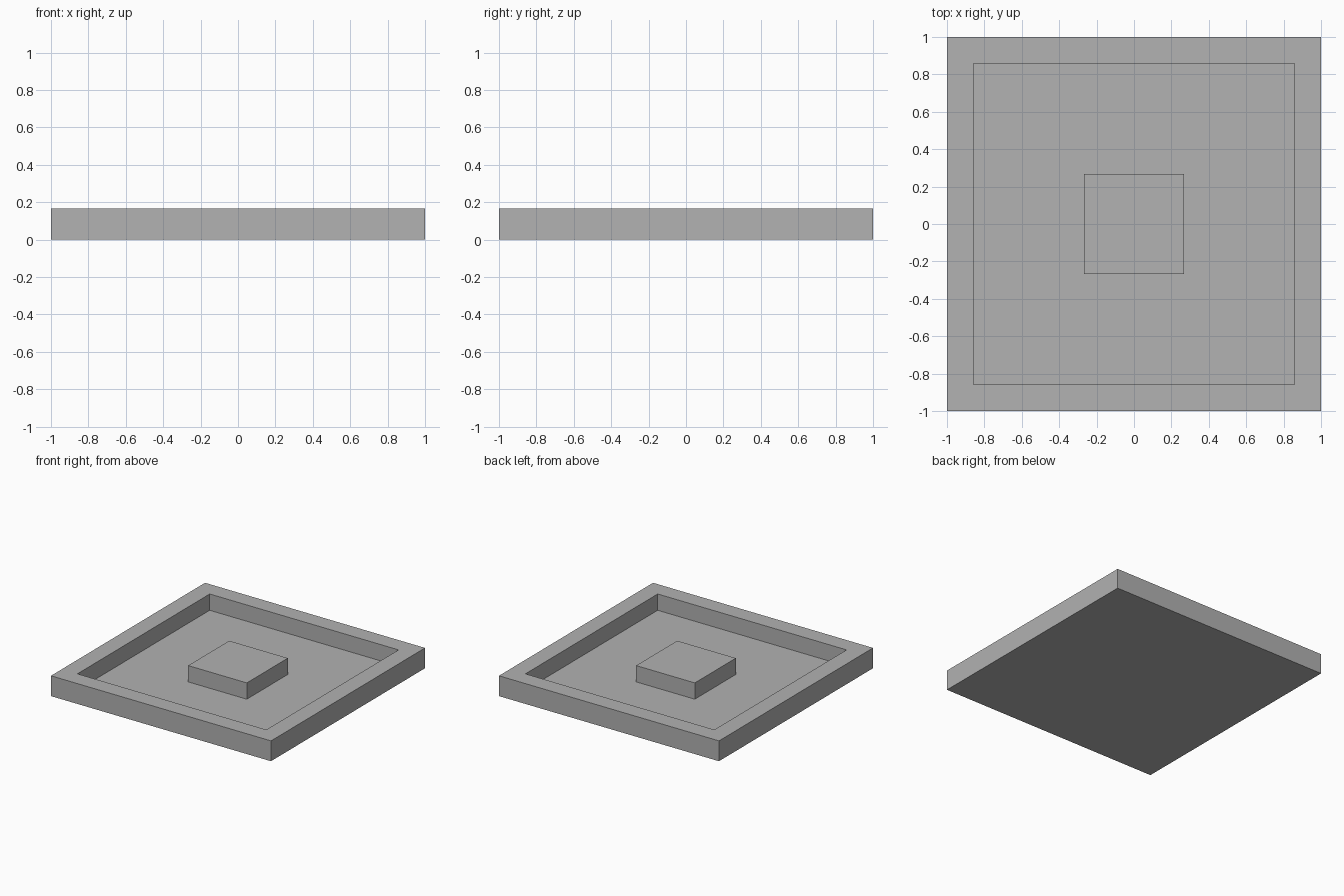
import bpy
import bmesh

HEIGHT, FLOOR = 0.167, 0.033
RIM_WIDTH, BLOCK = 0.2, 0.533

start_cube = bpy.data.objects.get("Cube")
if start_cube:
    bpy.data.objects.remove(start_cube, do_unlink=True)

# Plain grey
grey = bpy.data.materials.new("grey")
grey.use_nodes = True
colour = (0.445, 0.445, 0.445, 1)
grey.diffuse_color = colour
grey.node_tree.nodes["Principled BSDF"].inputs["Base Color"].default_value = colour


def make_box(bm, size, bottom, top):
    """Add a square box centred on the z axis."""
    verts = bmesh.ops.create_cube(bm, size=1)["verts"]
    bmesh.ops.scale(bm, vec=(size, size, top - bottom), verts=verts)
    bmesh.ops.translate(bm, vec=(0, 0, (bottom + top) / 2), verts=verts)


def finish(bm, name):
    mesh = bpy.data.meshes.new(name)
    bm.to_mesh(mesh)
    bm.free()
    mesh.materials.append(grey)
    obj = bpy.data.objects.new(name, mesh)
    bpy.context.collection.objects.link(obj)


# Square tray: slab with its top inset for the rim and sunk to the floor
bm = bmesh.new()
make_box(bm, 2, 0, HEIGHT)
bm.normal_update()
top = max(bm.faces, key=lambda f: f.calc_center_median().z)
bmesh.ops.inset_region(bm, faces=[top], thickness=RIM_WIDTH)
sunk = bmesh.ops.extrude_discrete_faces(bm, faces=[top])["faces"][0]
bmesh.ops.translate(bm, vec=(0, 0, FLOOR - HEIGHT), verts=sunk.verts)
bmesh.ops.recalc_face_normals(bm, faces=bm.faces)
finish(bm, "tray")

# Raised block in the middle, level with the rim
bm = bmesh.new()
make_box(bm, BLOCK, FLOOR, HEIGHT)
finish(bm, "centre_block")
